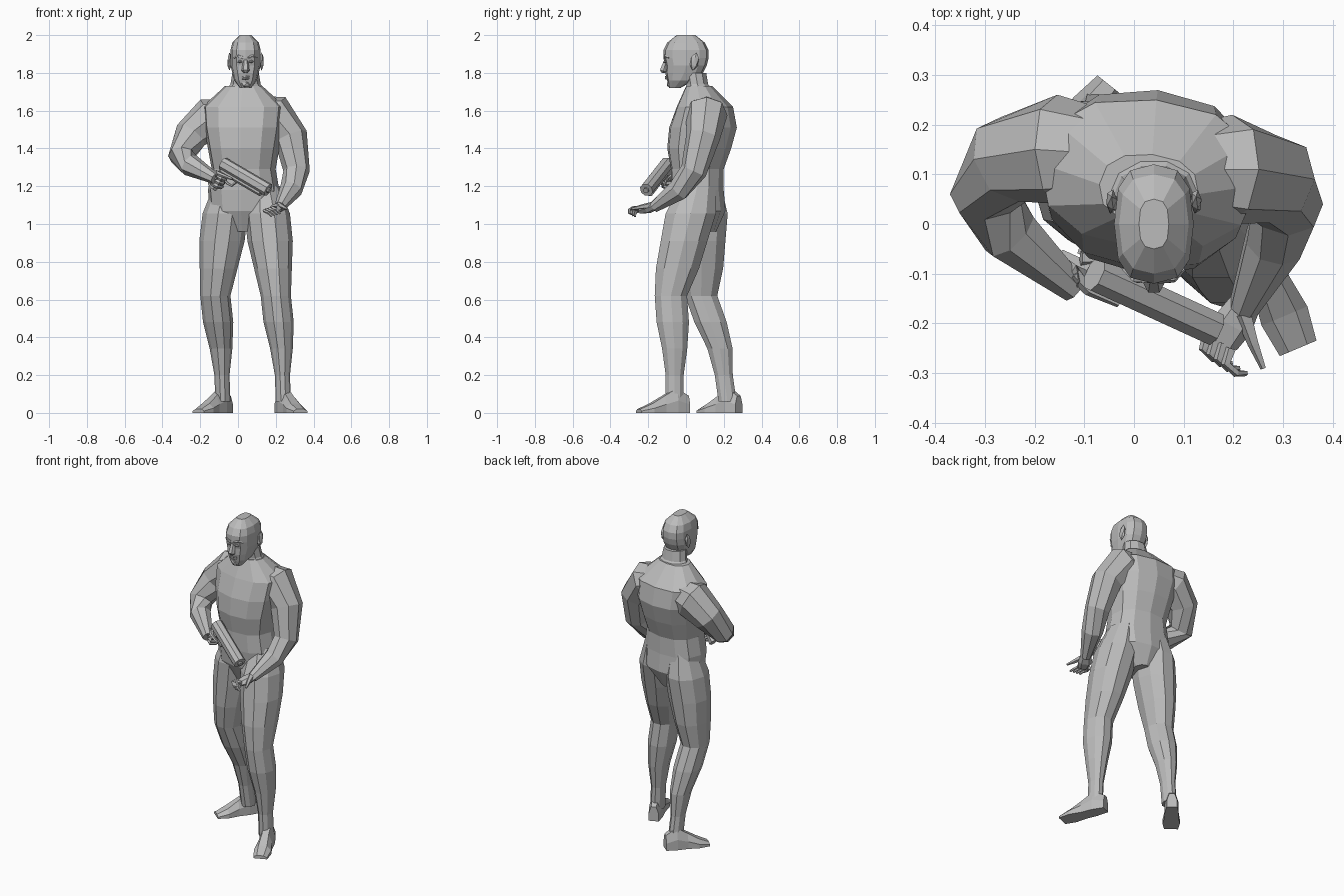
import bpy, bmesh, math
from mathutils import Vector, Matrix

old = bpy.data.objects.get("Cube")
if old:
    bpy.data.objects.remove(old, do_unlink=True)

# One plain grey for everything
grey = bpy.data.materials.new("plain grey")
grey.use_nodes = True
colour = (.5, .5, .5, 1)
grey.diffuse_color = colour
grey.node_tree.nodes["Principled BSDF"].inputs["Base Color"].default_value = colour

UP = Vector((0, 0, 1))
FRONT = Vector((0, -1, 0))


def finish(name, bm):
    """Turn a bmesh into a flat-shaded grey object."""
    bmesh.ops.recalc_face_normals(bm, faces=bm.faces)
    mesh = bpy.data.meshes.new(name)
    bm.to_mesh(mesh)
    bm.free()
    mesh.materials.append(grey)
    obj = bpy.data.objects.new(name, mesh)
    bpy.context.collection.objects.link(obj)


def skin(name, loops):
    """Bridge equal-length loops of points and cap both ends."""
    bm = bmesh.new()
    rows = [[bm.verts.new(point) for point in loop] for loop in loops]
    count = len(rows[0])
    for low, high in zip(rows, rows[1:]):
        for i in range(count):
            j = (i + 1) % count
            bm.faces.new((low[i], low[j], high[j], high[i]))
    bm.faces.new(rows[0])
    bm.faces.new(rows[-1])
    finish(name, bm)


def section(centre, u, v, sides, square, phase=0):
    """Rounded polygon spanned by the half axes u and v."""
    def bend(value):
        return math.copysign(abs(value) ** square, value)
    angles = [math.tau * (k + phase) / sides for k in range(sides)]
    return [centre + u * bend(math.cos(a)) + v * bend(math.sin(a)) for a in angles]


def stack(name, centres, widths, depths, sides=8, square=1, yaw=0):
    """Level cross-sections piled up along the centres."""
    turn = Matrix.Rotation(yaw, 3, 'Z')
    skin(name, [section(c, turn @ Vector((w, 0, 0)), turn @ Vector((0, d, 0)), sides, square)
                for c, w, d in zip(centres, widths, depths)])


def tube(name, points, radii, sides=8, up=UP, flat=1, phase=0):
    """Sections square to a path; flat scales the thickness towards up."""
    points = [Vector(p) for p in points]
    last = len(points) - 1
    loops = []
    for i, (point, radius) in enumerate(zip(points, radii)):
        along = points[min(i + 1, last)] - points[max(i - 1, 0)]
        u = along.cross(up).normalized()
        v = u.cross(along).normalized()
        loops.append(section(point, u * radius, v * radius * flat, sides, .9, phase))
    skin(name, loops)


def finger(name, points, start, end, up=UP):
    """Thin tube tapering evenly from start to end."""
    last = len(points) - 1
    radii = [start + (end - start) * i / last for i in range(last + 1)]
    tube(name, points, radii, sides=5, up=up)


def blob(name, centre, size, tilt=0):
    """Faceted ellipsoid, tilted about the sideways axis."""
    bm = bmesh.new()
    place = (Matrix.Translation(centre) @ Matrix.Rotation(tilt, 4, 'X')
             @ Matrix.Diagonal((*size, 1)))
    bmesh.ops.create_icosphere(bm, subdivisions=1, radius=1, matrix=place)
    finish(name, bm)


# Torso: turned slightly, with a rounded back and sloping shoulders
stack("torso",
      [Vector((.03, y, .96 + .11 * i))
       for i, y in enumerate((.07, .07, .06, .06, .07, .09, .1, .07))],
      (.05, .18, .19, .17, .19, .21, .22, .1),
      (.09, .14, .14, .14, .17, .18, .15, .07),
      sides=12, square=.85, yaw=-.1)
stack("neck", [Vector((.04, y, z)) for y, z in ((.09, 1.67), (.06, 1.74), (.05, 1.8))],
      (.13, .08, .07), (.09, .06, .06), sides=10)


# Legs: thigh and shin share one muscle profile
def leg(name, hip, knee, calf, ankle):
    hip, knee, calf, ankle = (Vector(joint) for joint in (hip, knee, calf, ankle))
    centres = [hip.lerp(knee, i / 4) for i in range(4)]
    centres += [knee, knee.lerp(calf, .5), calf, calf.lerp(ankle, .5), ankle]
    stack(name, centres,
          (.08, .12, .12, .1, .08, .08, .06, .04, .04),
          (.1, .14, .13, .12, .09, .09, .07, .05, .05), sides=10)


leg("left_leg", (.14, .06, 1.2), (.2, -.08, .62), (.23, -.06, .34), (.24, -.06, .06))
leg("right_leg", (-.05, .09, 1.2), (-.12, .08, .62), (-.09, .18, .34), (-.08, .22, .06))


def foot(name, heel, toe):
    """Wedge with a flat sole, high at the ankle and low at the toe."""
    heel, toe = Vector((*heel, 0)), Vector((*toe, 0))
    side = (toe - heel).cross(UP).normalized()
    outline = ((-1, 0), (1, 0), (1, .5), (.5, 1), (-.5, 1), (-1, .5))
    shape = zip((.03, .04, .04, .05, .04), (.09, .13, .09, .05, .02))
    skin(name, [[heel.lerp(toe, i / 4) + side * wide * a + UP * high * b for a, b in outline]
                for i, (wide, high) in enumerate(shape)])


foot("left_foot", (.22, .01), (.33, -.25))
foot("right_foot", (-.05, .28), (-.21, .08))

# Arms: chest, shoulder, biceps, elbow, forearm, wrist
arm_radii = (.08, .11, .09, .07, .06, .03)
tube("left_arm", [(.07, .11, 1.6), (.19, .11, 1.58), (.28, .09, 1.46),
                  (.31, .04, 1.28), (.28, -.04, 1.18), (.22, -.17, 1.09)], arm_radii, up=FRONT)
tube("right_arm", [(-.03, .14, 1.58), (-.15, .15, 1.56), (-.25, .13, 1.47),
                   (-.3, .06, 1.36), (-.25, -.02, 1.31), (-.12, -.13, 1.24)], arm_radii, up=FRONT)

# Left hand: loosely curled fingers and a long thumb
tube("left_palm", [(.23, -.15, 1.1), (.2, -.2, 1.08), (.18, -.24, 1.07)],
     (.03, .04, .03), sides=6, flat=.6)
for k in range(4):
    knuckle = Vector((.15, -.22, 1.07)) + Vector((3, -2, 1)) * k * .005
    curl = [(0, 0, 0), (-.01, -.03, 0), (.01, -.05, -.01), (.03, -.05, -.03)]
    finger("left_finger", [knuckle + Vector(c) for c in curl], .012, .006)
finger("left_thumb", [(.22, -.18, 1.1), (.24, -.24, 1.09), (.26, -.29, 1.08)], .018, .006)

# Pistol space: forward along the slide, sideways, and up from it
muzzle, rear = Vector((.16, -.21, 1.18)), Vector((-.08, -.1, 1.32))
length = (muzzle - rear).length
forward = (muzzle - rear).normalized()
sideways = forward.cross(UP).normalized()
top = sideways.cross(forward)


def on_gun(along, side, high):
    return rear + forward * along + sideways * side + top * high


def block(name, start, end, radius, up, flat=1, sides=8):
    """Chamfered bar on the pistol's middle plane."""
    ends = [on_gun(along, 0, high) for along, high in (start, end)]
    tube(name, ends, (radius, radius), sides, up, flat, phase=.5)


block("pistol_slide", (0, 0), (length, 0), .036, top)
block("pistol_frame", (.01, -.03), (length - .03, -.03), .022, top)
block("pistol_barrel", (length - .03, 0), (length + .01, 0), .015, top)
block("pistol_grip", (.04, -.02), (0, -.14), .02, forward, flat=1.6, sides=6)
finger("trigger_guard", [on_gun(along, 0, high) for along, high in
                         ((.05, -.07), (.07, -.08), (.1, -.08), (.12, -.04))],
       .007, .007, up=sideways)

# Right hand wrapped round the grip
tube("right_palm", [(-.13, -.12, 1.24), on_gun(-.01, .02, -.07), on_gun(.02, .03, -.09)],
     (.03, .03, .02), sides=6)
for k in range(3):
    wrap = ((0, .03), (.04, .03), (.05, 0), (.04, -.03), (.01, -.03))
    finger("right_finger", [on_gun(along, side, -.07 - k * .023) for along, side in wrap],
           .013, .008, up=top)
for name, side in (("right_index_finger", .035), ("right_thumb", -.035)):
    finger(name, [on_gun(-.01, side / 2, -.06), on_gun(.03, side, -.05),
                  on_gun(.1, side, -.04)], .015, .007, up=top)

# Head
middle = .04
stack("head",
      [Vector((middle, y, 1.72 + .04 * i))
       for i, y in enumerate((-.06, -.03, -.01, 0, 0, 0, 0, 0))],
      (.03, .06, .07, .08, .08, .08, .07, .03),
      (.03, .07, .1, .11, .12, .12, .1, .05), sides=12, square=.75)

# Face
tube("nose", [(middle, -.12, 1.8), (middle, -.12, 1.81), (middle, -.1, 1.88)],
     (.01, .021, .012), sides=6, up=FRONT)
for name, z in (("upper_lip", 1.78), ("lower_lip", 1.77)):
    blob(name, (middle, -.1, z), (.025, .012, .007))
blob("chin", (middle, -.08, 1.74), (.03, .025, .02))
for name, s in (("left", 1), ("right", -1)):
    finger(name + "_brow", [(middle + s * .01, -.11, 1.88), (middle + s * .04, -.11, 1.89),
                            (middle + s * .06, -.09, 1.88)], .01, .005)
    blob(name + "_eye", (middle + s * .03, -.11, 1.86), (.014, .01, .008))
    blob(name + "_ear", (middle + s * .085, .045, 1.86), (.012, .024, .05), tilt=-.2)
